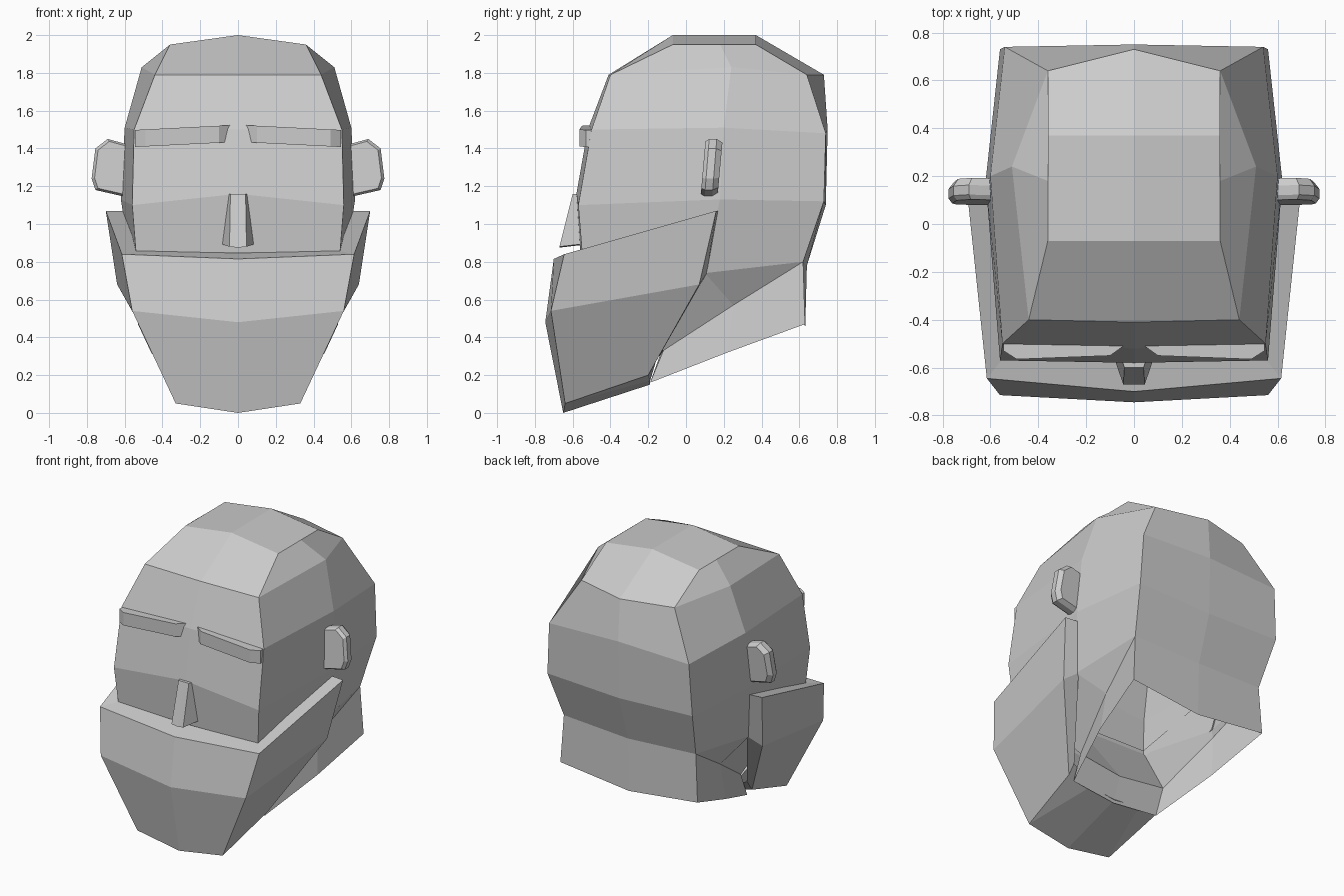
import bpy
import bmesh

# Remove the default object
default_cube = bpy.data.objects.get("Cube")
if default_cube:
    bpy.data.objects.remove(default_cube, do_unlink=True)

# Single clay colour
CLAY = (0.6, 0.6, 0.6, 1.0)
clay = bpy.data.materials.new("clay_grey")
clay.use_nodes = True
clay.diffuse_color = CLAY
for node in clay.node_tree.nodes:
    if node.type == "BSDF_PRINCIPLED":
        node.inputs["Base Color"].default_value = CLAY


def loft(bm, rows, cap_first=False, cap_last=False, closed=False):
    """Skin quads between successive rows of points, with optional end caps."""
    rings = [[bm.verts.new(point) for point in row] for row in rows]
    for upper, lower in zip(rings, rings[1:]):
        count = len(upper)
        for i in range(count if closed else count - 1):
            j = (i + 1) % count
            bm.faces.new((upper[i], upper[j], lower[j], lower[i]))
    if cap_first:
        bm.faces.new(rings[0])
    if cap_last:
        bm.faces.new(reversed(rings[-1]))


def finish(name, bm):
    """Mirror the +x half across the centre plane, weld it and make an object."""
    half = bm.verts[:] + bm.edges[:] + bm.faces[:]
    copy = bmesh.ops.duplicate(bm, geom=half)["geom"]
    copied_verts = [item for item in copy if isinstance(item, bmesh.types.BMVert)]
    copied_faces = [item for item in copy if isinstance(item, bmesh.types.BMFace)]
    for vert in copied_verts:
        vert.co.x = -vert.co.x
    bmesh.ops.reverse_faces(bm, faces=copied_faces)
    bmesh.ops.remove_doubles(bm, verts=bm.verts[:], dist=0.001)
    bmesh.ops.recalc_face_normals(bm, faces=bm.faces[:])
    mesh = bpy.data.meshes.new(name)
    bm.to_mesh(mesh)
    bm.free()
    mesh.materials.append(clay)
    obj = bpy.data.objects.new(name, mesh)
    bpy.context.scene.collection.objects.link(obj)
    return obj


# Head and neck: half rings ordered front centre, front corner, side,
# back corner, back centre; the neck is left open underneath
crown = [(0, -.07, 2), (.36, -.07, 1.95), (.36, .18, 1.95), (.36, .37, 1.95), (0, .37, 2)]
forehead = [(0, -.41, 1.79), (.44, -.4, 1.79), (.51, .24, 1.83), (.36, .64, 1.79), (0, .73, 1.79)]
brow_line = [(0, -.52, 1.5), (.55, -.5, 1.5), (.6, .2, 1.51), (.54, .74, 1.48), (0, .75, 1.5)]
cheek = [(0, -.58, 1.16), (.56, -.57, 1.1), (.62, .18, 1.13), (.56, .73, 1.12), (0, .74, 1.1)]
jaw = [(0, -.56, .85), (.54, -.55, .85), (.56, .1, .74), (.51, .62, .8), (0, .64, .78)]
neck_top = [(0, -.14, .3), (.34, -.12, .33), (.44, .25, .57), (.51, .62, .8), (0, .64, .78)]
neck_base = [(0, -.2, .13), (.34, -.19, .16), (.46, .22, .32), (.53, .63, .47), (0, .63, .41)]
bm = bmesh.new()
loft(bm, [crown, forehead, brow_line, cheek, jaw, neck_top, neck_base], cap_first=True)
finish("head", bm)

# Beard: a thick wrap from the inner top edge, over the outside and back under
inner_top = [(0, -.54, .85), (.53, -.54, .86), (.6, .17, 1.07)]
outer_top = [(0, -.7, .815), (.615, -.645, .84), (.7, .16, 1.07)]
outer_mid = [(0, -.745, .48), (.56, -.715, .54), (.64, .07, .68)]
chin = [(0, -.65, 0), (.33, -.64, .05), (.37, -.2, .2)]
under = [(0, -.19, .15), (.2, -.19, .17), (.36, -.16, .27)]
inner_mid = [(0, -.5, .6), (.5, -.5, .62), (.55, .11, .74)]
bm = bmesh.new()
loft(bm, [inner_top, outer_top, outer_mid, chin, under, inner_mid, inner_top])
# rear wall of the beard
loft(bm, [[outer_top[2], inner_top[2]],
          [outer_mid[2], inner_mid[2]],
          [chin[2], under[2]]])
finish("beard", bm)

# Nose: tapering wedge with a flat ridge
bm = bmesh.new()
loft(bm, [[(0, -.6, 1.16), (.04, -.6, 1.16), (.06, -.54, 1.16), (0, -.54, 1.16)],
          [(0, -.67, .875), (.045, -.67, .88), (.09, -.54, .895), (0, -.54, .89)]],
     cap_first=True, cap_last=True)
finish("nose", bm)

# Eyebrows: slim slanted bars with angled ends
plan = [(.03, -.5), (.1, -.55), (.49, -.565), (.545, -.53), (.545, -.47), (.03, -.47)]


def brow_row(height):
    return [(x, y, height - .05 * x) for x, y in plan]


bm = bmesh.new()
loft(bm, [brow_row(1.525), brow_row(1.435)], cap_first=True, cap_last=True, closed=True)
finish("eyebrows", bm)

# Ears: flat plates with a chamfered rim, leaning back at the top
outline = [(.58, 1.42), (.69, 1.45), (.755, 1.4), (.775, 1.24), (.755, 1.18), (.58, 1.14)]


def ear_row(depth, size):
    centre_x, centre_z = .58, 1.29
    return [(centre_x + (x - centre_x) * size,
             depth + .08 * (z - centre_z),
             centre_z + (z - centre_z) * size) for x, z in outline]


bm = bmesh.new()
loft(bm, [ear_row(.09, .92), ear_row(.11, 1), ear_row(.15, 1), ear_row(.18, .88)],
     cap_first=True, cap_last=True, closed=True)
finish("ears", bm)
